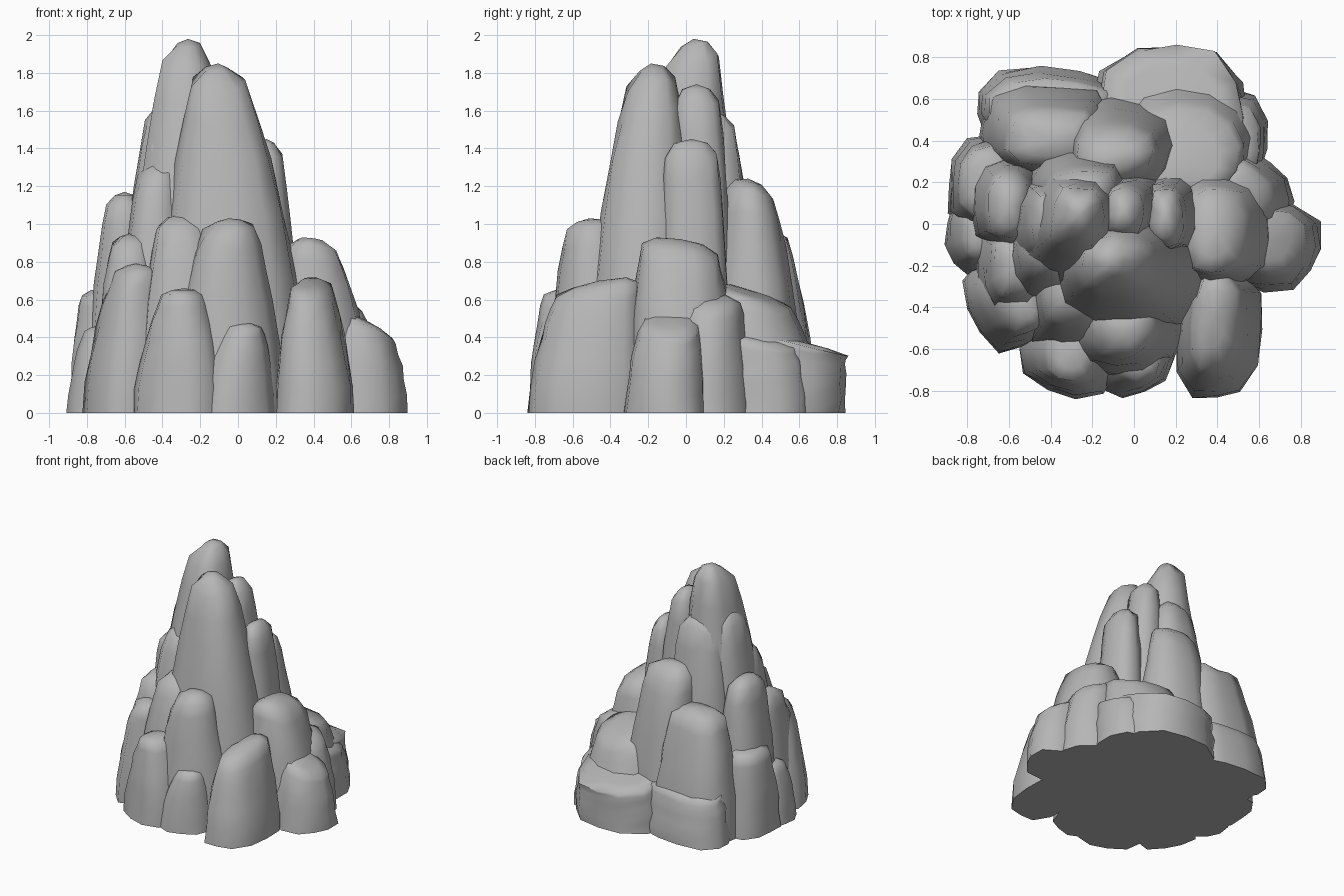
import bpy, bmesh, math, random

if "Cube" in bpy.data.objects:
    bpy.data.objects.remove(bpy.data.objects["Cube"])

random.seed(7)
SIDES = 12
# (height fraction, blend from base box to top box)
PROFILE = [(0, 0), (.2, .07), (.4, .20), (.58, .37), (.73, .54), (.85, .71), (.94, .88), (.985, 1.05)]
stone = bpy.data.materials.new("dark_stone")
stone.diffuse_color = (.47, .47, .47, 1)
stone.use_nodes = True
stone.node_tree.nodes["Principled BSDF"].inputs["Base Color"].default_value = stone.diffuse_color


def rock(name, base, top, h, tilt=(0, 0), spin=0):
    """Irregular tapering boulder: base and top are (x0, x1, y0, y1) extents,
    tilt slopes the top, spin turns the cross-section (degrees)."""
    ridge = [1 + random.uniform(-.07, .05) for _ in range(SIDES)]
    turn = random.uniform(0, .5)
    cs, sn = math.cos(math.radians(spin)), math.sin(math.radians(spin))
    bm = bmesh.new()
    rings = []
    tx, ty = (top[0] + top[1]) / 2, (top[2] + top[3]) / 2
    for t, s in PROFILE:
        x0, x1, y0, y1 = [a + (b - a) * s for a, b in zip(base, top)]
        k = .68 if t > .98 else 1
        cx, cy, rx, ry = (x0 + x1) / 2, (y0 + y1) / 2, k * (x1 - x0) / 2, k * (y1 - y0) / 2
        ring = []
        for i in range(SIDES):
            a = 2 * math.pi * i / SIDES + turn
            c, d = math.cos(a), math.sin(a)
            r = (abs(c) ** 2.8 + abs(d) ** 2.8) ** (-1 / 2.8)
            r *= ridge[i] * (1 + random.uniform(-.035, .035))
            u, v = rx * r * c, ry * r * d
            x, y = cx + u * cs - v * sn, cy + u * sn + v * cs
            z = h * t + t ** 2 * ((x - tx) * tilt[0] + (y - ty) * tilt[1])
            if 0 < t < .98:
                z += random.uniform(-.015, .015) * h
            ring.append(bm.verts.new((x, y, max(z, 0))))
        rings.append(ring)
    for lo, hi in zip(rings, rings[1:]):
        for i in range(SIDES):
            j = (i + 1) % SIDES
            bm.faces.new((lo[i], lo[j], hi[j], hi[i]))
    bm.faces.new(rings[0][::-1])
    peak = bm.verts.new((tx, ty, h))
    for i in range(SIDES):
        bm.faces.new((rings[-1][i], rings[-1][(i + 1) % SIDES], peak))
    me = bpy.data.meshes.new(name)
    bm.to_mesh(me)
    bm.free()
    me.materials.append(stone)
    ob = bpy.data.objects.new(name, me)
    bpy.context.collection.objects.link(ob)
    bpy.context.view_layer.objects.active = ob
    ob.select_set(True)
    bpy.ops.object.shade_smooth_by_angle(angle=math.radians(75))
    ob.select_set(False)


# Central spires
rock("main_peak", (-.62, .0, -.4, .33), (-.37, -.16, -.08, .16), 1.98, (.0, .2), -12)
rock("front_spire", (-.44, .40, -.56, .1), (-.21, .0, -.29, -.08), 1.85, (-.05, .2))
rock("middle_spire", (-.2, .18, -.1, .28), (-.13, .03, -.06, .17), 1.74)
rock("right_spire", (.02, .34, -.14, .25), (.08, .22, -.1, .16), 1.45)
rock("left_shoulder", (-.64, -.2, -.3, .27), (-.47, -.3, -.1, .14), 1.64)
rock("left_sliver", (-.66, -.25, -.42, .1), (-.51, -.34, -.22, .0), 1.33)
rock("back_shoulder", (-.54, .02, -.05, .42), (-.38, -.1, .06, .24), 1.6)
# Middle tier
rock("front_left_shoulder", (-.55, .0, -.66, .0), (-.42, -.18, -.44, -.2), 1.05)
rock("back_column", (-.36, .22, .1, .62), (-.27, .06, .22, .44), 1.24, (0, -.2))
rock("back_left_column", (-.75, -.08, .2, .70), (-.58, -.2, .28, .52), .98)
rock("back_left_foot", (-.76, -.05, .35, .75), (-.68, -.1, .42, .68), .40, (0, -.2))
rock("left_column", (-.80, -.42, -.14, .34), (-.68, -.52, -.06, .22), 1.17)
rock("left_front_column", (-.78, -.35, -.5, .05), (-.66, -.48, -.32, -.08), .95)
rock("front_column", (-.38, .25, -.74, -.2), (-.16, .06, -.62, -.4), 1.03, (.1, .1))
rock("right_column", (.1, .74, -.30, .28), (.28, .50, -.22, .16), .92, (-.1, -.15))
# Lower boulders
rock("right_boulder", (.36, .89, -.32, .12), (.52, .80, -.22, .06), .50, (-.5, 0), -12)
rock("right_back_boulder", (.3, .76, -.1, .32), (.38, .64, .0, .26), .62, (-.3, 0), 40)
rock("front_right_boulder", (.19, .62, -.85, -.2), (.29, .47, -.68, -.24), .70, (0, .2), -7)
rock("front_left_boulder", (-.56, -.04, -.82, -.36), (-.38, -.19, -.74, -.48), .66, (0, 0), -22)
rock("front_boulder", (-.23, .18, -.82, -.4), (-.06, .09, -.74, -.5), .48, (0, 0), 28)
rock("left_front_boulder", (-.80, -.34, -.60, -.12), (-.62, -.46, -.50, -.26), .79, (0, 0), 24)
rock("left_foot_filler", (-.76, -.3, -.55, -.2), (-.66, -.4, -.48, -.3), .5, (0, 0), -40)
rock("left_boulder", (-.89, -.5, -.04, .42), (-.82, -.58, .05, .36), .66, (0, 0), -8)
rock("left_foot", (-.9, -.6, -.24, .14), (-.8, -.68, -.15, .05), .46)
# Broad back ledge, stepping down to the rear
rock("back_ledge", (-.2, .56, .15, .87), (-.16, .53, .2, .87), .40, (0, -.25), 0)
rock("upper_ledge", (-.1, .58, .1, .72), (.02, .48, .14, .52), .65, (-.1, -.3))
rock("back_right_ledge", (.2, .65, .15, .66), (.26, .6, .18, .58), .42, (-.2, -.2))
# Filled core of the foot
rock("base_core", (-.68, .6, -.6, .68), (-.4, .3, -.35, .35), .4)
